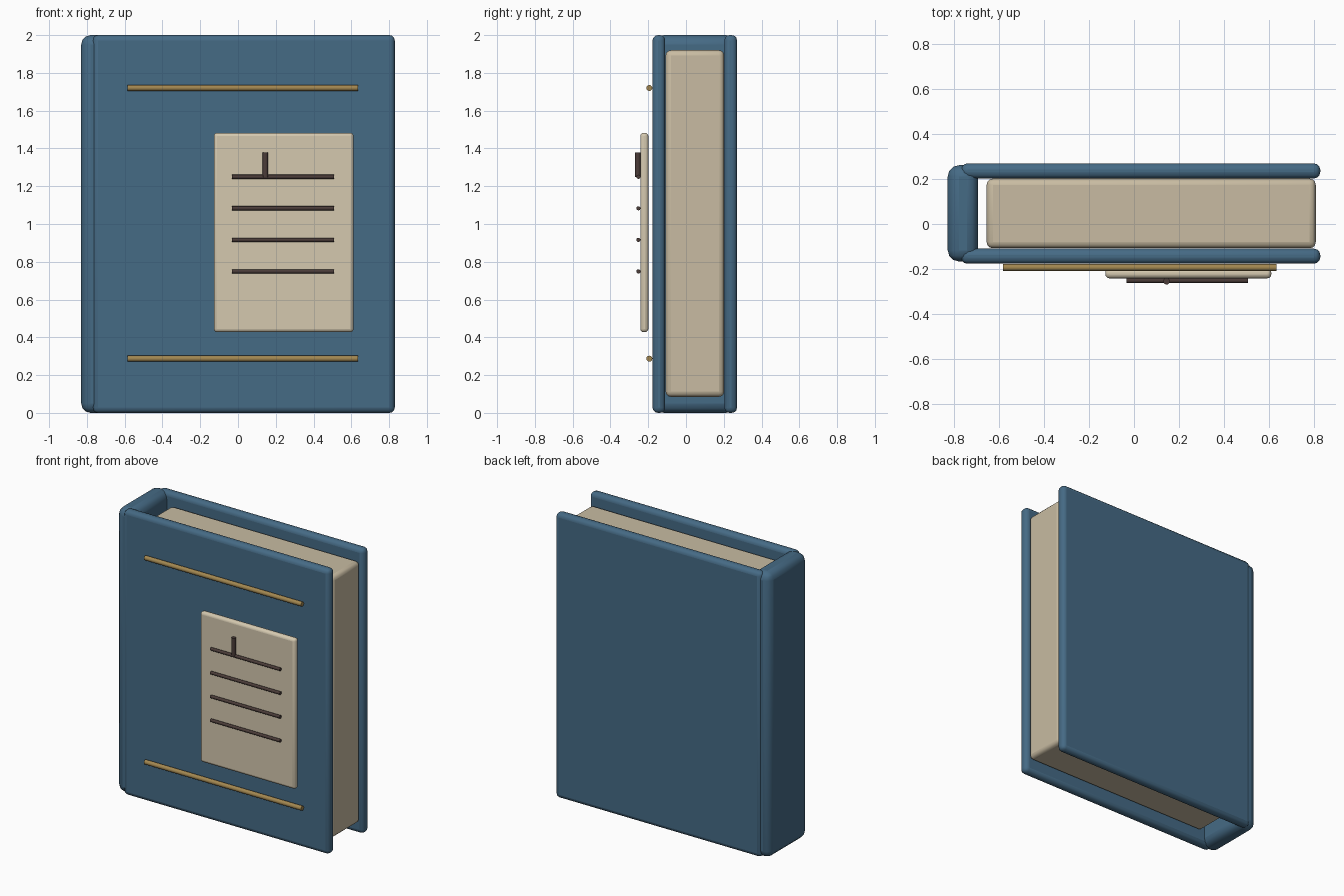
import bpy
import math

if "Cube" in bpy.data.objects:
    bpy.data.objects.remove(bpy.data.objects["Cube"])


def material(name, rgb):
    m = bpy.data.materials.new(name)
    m.diffuse_color = (*rgb, 1)
    m.use_nodes = True
    m.node_tree.nodes["Principled BSDF"].inputs["Base Color"].default_value = m.diffuse_color
    return m


BLUE = material("blue_cloth", (0.06, 0.145, 0.235))
PAPER = material("paper", (0.58, 0.50, 0.36))
LABEL = material("label_paper", (0.66, 0.58, 0.43))
GOLD = material("brass", (0.36, 0.24, 0.08))
INK = material("ink", (0.07, 0.045, 0.04))


def box(name, x, y, z, bevel, mat):
    """Rounded box from (min, max) ranges."""
    bpy.ops.mesh.primitive_cube_add(size=1, location=[sum(r) / 2 for r in (x, y, z)])
    ob = bpy.context.object
    ob.name = name
    ob.scale = [r[1] - r[0] for r in (x, y, z)]
    bpy.ops.object.transform_apply(location=False, rotation=False, scale=True)
    mod = ob.modifiers.new("Bevel", 'BEVEL')
    mod.width = bevel
    mod.segments = 3
    ob.data.materials.append(mat)
    bpy.ops.object.shade_smooth_by_angle(angle=math.radians(35))
    return ob


def rod(name, centre, length, radius, axis, mat):
    """Thin round rod along x or z."""
    rot = (0, math.pi / 2, 0) if axis == 'x' else (0, 0, 0)
    bpy.ops.mesh.primitive_cylinder_add(vertices=12, radius=radius, depth=length,
                                        location=centre, rotation=rot)
    ob = bpy.context.object
    ob.name = name
    ob.data.materials.append(mat)
    bpy.ops.object.shade_smooth_by_angle(angle=math.radians(35))
    return ob


# Covers, spine and page block
box("front_cover", (-0.77, 0.83), (-0.177, -0.11), (0, 2), 0.028, BLUE)
box("back_cover", (-0.77, 0.83), (0.203, 0.27), (0, 2), 0.028, BLUE)
box("spine", (-0.83, -0.695), (-0.167, 0.262), (0, 2), 0.05, BLUE)
box("page_block", (-0.657, 0.81), (-0.108, 0.202), (0.085, 1.92), 0.028, PAPER)

# Brass bands on the front cover
for name, z in (("upper_band", 1.72), ("lower_band", 0.287)):
    rod(name, (0.026, -0.194, z), 1.22, 0.016, 'x', GOLD)

# Label with ruled lines and a short upright mark
box("label", (-0.128, 0.612), (-0.242, -0.199), (0.427, 1.483), 0.018, LABEL)
for i in range(4):
    rod(f"ruled_line_{i + 1}", (0.237, -0.252, 1.25 - i * 0.167), 0.54, 0.011, 'x', INK)
rod("upright_mark", (0.145, -0.255, 1.313), 0.13, 0.015, 'z', INK)
